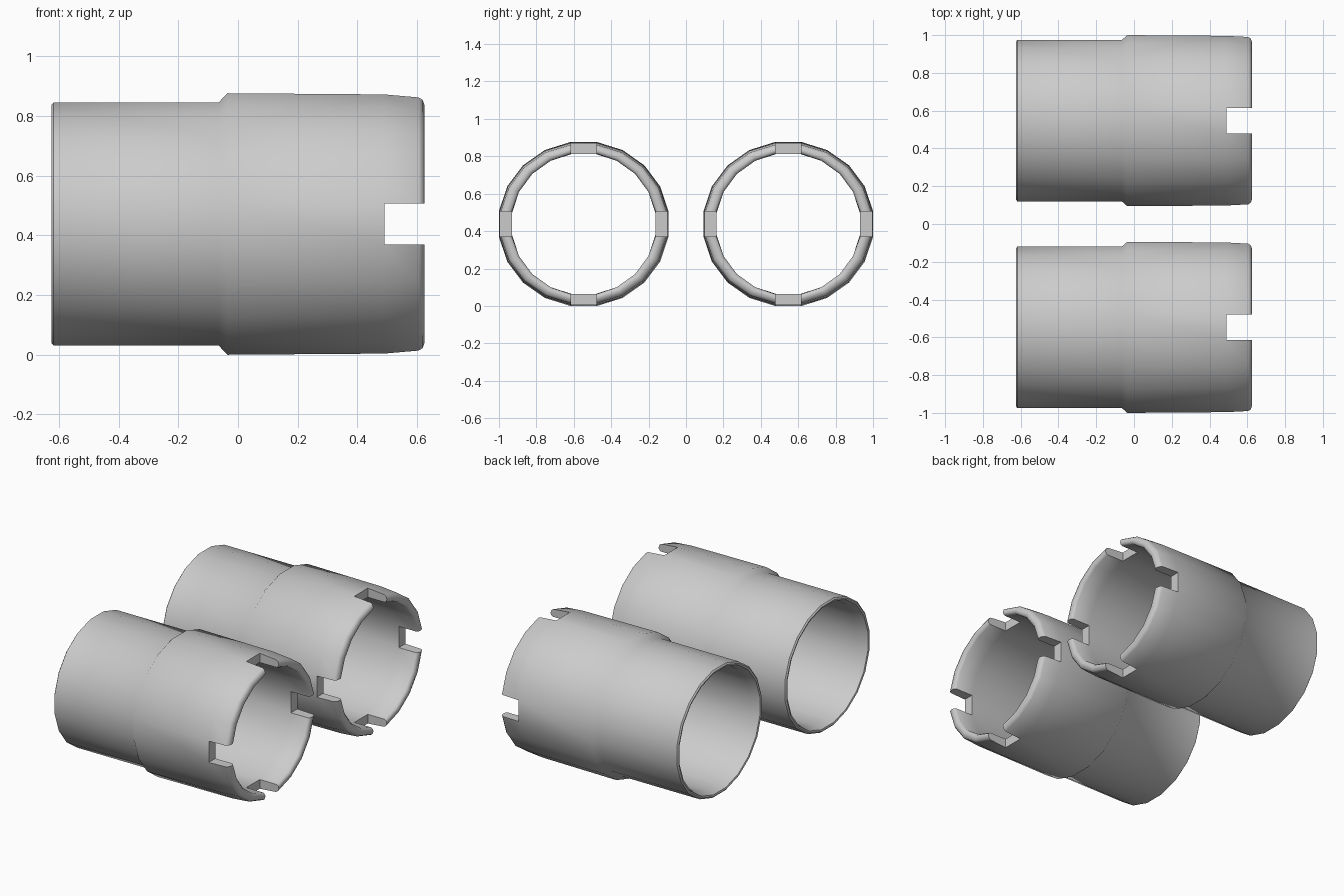
import bpy, bmesh
from math import sin, cos, radians, pi

cube = bpy.data.objects.get("Cube")
if cube:
    bpy.data.objects.remove(cube)

grey = bpy.data.materials.new("plain grey")
grey.use_nodes = True
colour = (0.6, 0.6, 0.6, 1)
grey.diffuse_color = colour
grey.node_tree.nodes["Principled BSDF"].inputs["Base Color"].default_value = colour

SIDES = 20
SLOT_X = 0.49
SLOT_HALF = 0.068
AXIS_Y, AXIS_Z = 0.547, 0.438

# Closed wall section: x, half width in y, half height in z
PROFILE = [
    (-0.625, 0.418, 0.398), (-0.618, 0.427, 0.407),      # outer rim
    (-0.065, 0.427, 0.407), (-0.035, 0.453, 0.438),      # shoulder
    (SLOT_X, 0.449, 0.434), (0.605, 0.443, 0.424),       # collar
    (0.618, 0.434, 0.416), (0.625, 0.415, 0.398),        # rounded end
    (0.623, 0.394, 0.385), (0.61, 0.383, 0.375),
    (SLOT_X, 0.383, 0.375),                              # bore
    (-0.56, 0.383, 0.375), (-0.622, 0.406, 0.388),       # inner lip
]


def make_tube(name, y):
    bm = bmesh.new()
    step = 2 * pi / SIDES
    rings = []
    for i in range(SIDES):
        a = (i - 0.5) * step
        c, s = cos(a) / cos(step / 2), sin(a) / cos(step / 2)
        ring = []
        for x, ry, rz in PROFILE:
            py, pz = ry * c, rz * s
            # Give the slots parallel sides
            if x >= SLOT_X:
                if abs(c) < 0.2:
                    py = SLOT_HALF if c > 0 else -SLOT_HALF
                if abs(s) < 0.2:
                    pz = SLOT_HALF if s > 0 else -SLOT_HALF
            ring.append(bm.verts.new((x, py, pz)))
        rings.append(ring)

    count = len(PROFILE)
    tip = [k for k in range(count) if PROFILE[k][0] >= SLOT_X]
    for i in range(SIDES):
        r, q = rings[i], rings[(i + 1) % SIDES]
        slotted = i % (SIDES // 4) == 0
        for k in range(count):
            n = (k + 1) % count
            if slotted and k in tip and n in tip:
                continue
            bm.faces.new((r[k], r[n], q[n], q[k]))
        # Slot floor and side walls
        if slotted:
            a, b = tip[0], tip[-1]
            bm.faces.new((r[a], r[b], q[b], q[a]))
            bm.faces.new([r[k] for k in tip])
            bm.faces.new([q[k] for k in reversed(tip)])

    bmesh.ops.recalc_face_normals(bm, faces=bm.faces[:])
    mesh = bpy.data.meshes.new(name)
    bm.to_mesh(mesh)
    bm.free()
    mesh.materials.append(grey)
    tube = bpy.data.objects.new(name, mesh)
    tube.location = (0, y, AXIS_Z)
    bpy.context.collection.objects.link(tube)
    bpy.ops.object.select_all(action="DESELECT")
    tube.select_set(True)
    bpy.context.view_layer.objects.active = tube
    bpy.ops.object.shade_smooth_by_angle(angle=radians(48))


# Matching pair of slotted sleeves
make_tube("front_slotted_sleeve", -AXIS_Y)
make_tube("back_slotted_sleeve", AXIS_Y)
